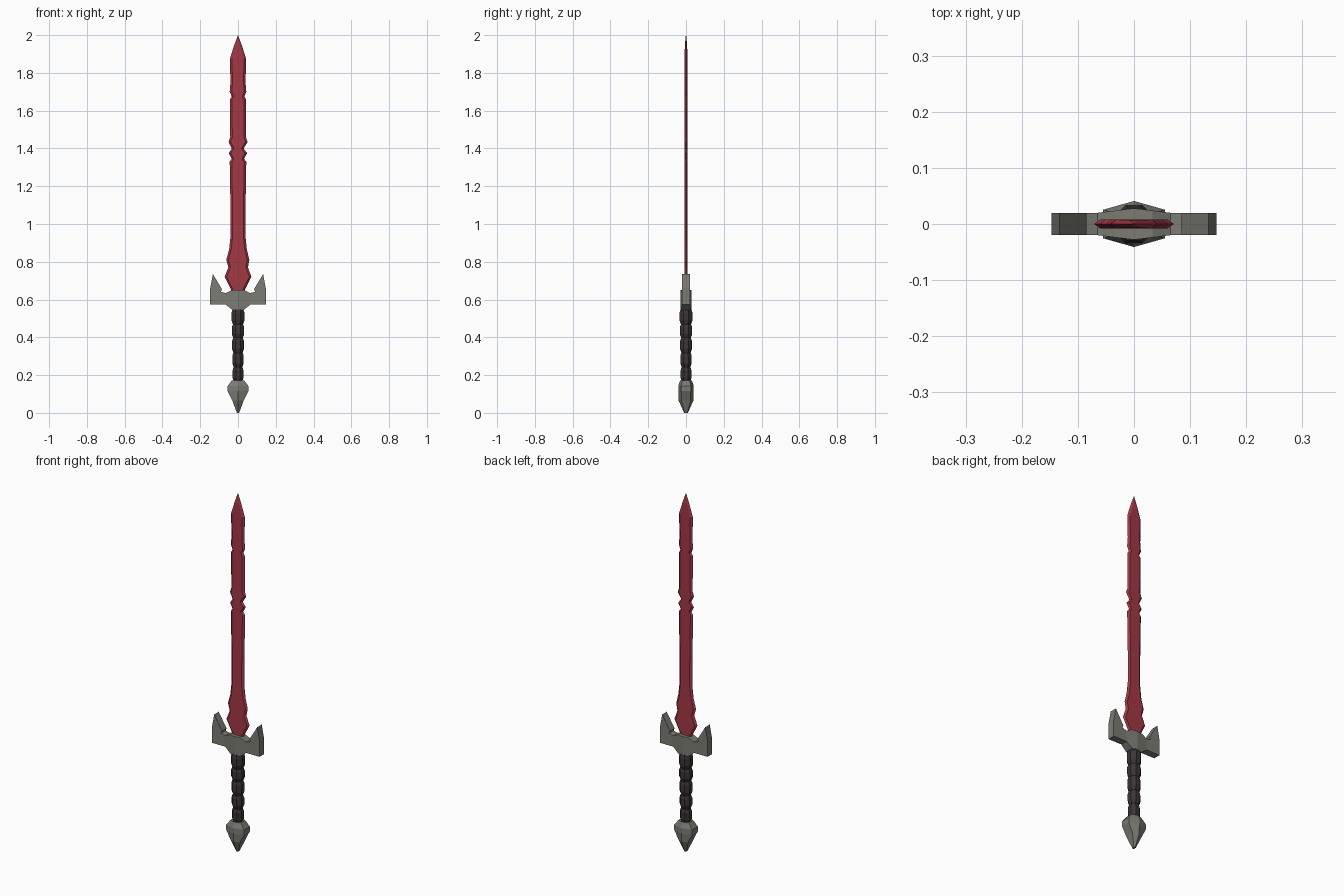
import bpy, bmesh, math

if "Cube" in bpy.data.objects:
    bpy.data.objects.remove(bpy.data.objects["Cube"])


def material(name, rgb):
    m = bpy.data.materials.new(name)
    m.diffuse_color = (*rgb, 1)
    m.use_nodes = True
    m.node_tree.nodes["Principled BSDF"].inputs["Base Color"].default_value = m.diffuse_color
    return m


RED = material("red_metal", (0.36, 0.04, 0.06))
STEEL = material("old_steel", (0.20, 0.20, 0.175))
LEATHER = material("dark_leather", (0.045, 0.035, 0.035))


def finish(bm, name, mat):
    bmesh.ops.remove_doubles(bm, verts=bm.verts, dist=1e-5)
    bmesh.ops.recalc_face_normals(bm, faces=bm.faces)
    me = bpy.data.meshes.new(name)
    bm.to_mesh(me)
    bm.free()
    me.materials.append(mat)
    ob = bpy.data.objects.new(name, me)
    bpy.context.collection.objects.link(ob)
    return ob


def loft(name, rings, mat):
    """Skin a stack of equal-length rings and cap both ends."""
    bm = bmesh.new()
    loops = [[bm.verts.new(p) for p in ring] for ring in rings]
    n = len(loops[0])
    for a, b in zip(loops, loops[1:]):
        for i in range(n):
            j = (i + 1) % n
            bm.faces.new((a[i], a[j], b[j], b[i]))
    bm.faces.new(loops[0])
    bm.faces.new(loops[-1])
    return finish(bm, name, mat)


# Blade: bevelled hexagonal section, rows of (z, left width, right width)
blade_rows = [
    (0.63, 0.030, 0.030), (0.65, 0.036, 0.036), (0.72, 0.071, 0.071),
    (0.77, 0.051, 0.053), (0.81, 0.062, 0.060), (0.865, 0.047, 0.047),
    (0.94, 0.039, 0.039), (1.10, 0.040, 0.040), (1.33, 0.044, 0.044),
    (1.345, 0.034, 0.032), (1.375, 0.049, 0.048), (1.40, 0.033, 0.030),
    (1.435, 0.050, 0.051), (1.46, 0.041, 0.042), (1.66, 0.043, 0.042),
    (1.675, 0.033, 0.034), (1.70, 0.044, 0.044), (1.75, 0.040, 0.040),
    (1.875, 0.043, 0.043), (1.95, 0.019, 0.019), (1.998, 0.001, 0.001)]
rings = []
for z, l, r in blade_rows:
    bl, br = min(0.011, l * 0.6), min(0.011, r * 0.6)
    t = 0.008 if z < 1.9 else (0.006 if z < 1.98 else 0.001)
    rings.append([(-l, 0, z), (-l + bl, -t, z), (r - br, -t, z),
                  (r, 0, z), (r - br, t, z), (-l + bl, t, z)])
loft("blade", rings, RED)

# Cross guard: ridged centre and upswept horns, mirrored about x = 0
centre = [(0, 0.54), (0.03, 0.545), (0.065, 0.573), (0.065, 0.634), (0.033, 0.65), (0, 0.65)]
horn = [(0.065, 0.573), (0.147, 0.573), (0.147, 0.66), (0.133, 0.735),
        (0.085, 0.655), (0.09, 0.641), (0.065, 0.634)]
bm = bmesh.new()
for s in (1, -1):
    for poly in (centre, horn):
        pts = [(s * x, -0.02 - 0.008 * max(0, 1 - x / 0.065), z) for x, z in poly]
        bm.faces.new([bm.verts.new(p) for p in pts[::s]])
bmesh.ops.remove_doubles(bm, verts=bm.verts, dist=1e-5)
ext = bmesh.ops.extrude_face_region(bm, geom=bm.faces[:])
for v in ext["geom"]:
    if isinstance(v, bmesh.types.BMVert):
        v.co.y = -v.co.y
finish(bm, "cross_guard", STEEL)


# Grip: five faceted wrapped beads, slimmer towards the pommel
def octagon(r, z):
    return [(r * math.cos(math.pi * (i + 0.5) / 4), r * math.sin(math.pi * (i + 0.5) / 4), z)
            for i in range(8)]


levels = [0.165, 0.245, 0.32, 0.40, 0.47, 0.55]
rings = []
for i, (a, b) in enumerate(zip(levels, levels[1:])):
    r = 0.031 + 0.0015 * i
    h = b - a
    rings += [octagon(r - 0.006, a + 0.002), octagon(r, a + 0.25 * h),
              octagon(r, b - 0.25 * h), octagon(r - 0.006, b - 0.002)]
loft("grip", rings, LEATHER)


# Pommel: six-sided spike with a ridge front and back
def pommel_ring(w, d, z):
    return [(w, -d * 0.62, z), (w, d * 0.62, z), (0, d, z),
            (-w, d * 0.62, z), (-w, -d * 0.62, z), (0, -d, z)]


loft("pommel", [pommel_ring(0.006, 0.010, 0), pommel_ring(0.030, 0.039, 0.065),
                pommel_ring(0.055, 0.041, 0.115), pommel_ring(0.055, 0.041, 0.142),
                pommel_ring(0.033, 0.031, 0.172)], STEEL)
